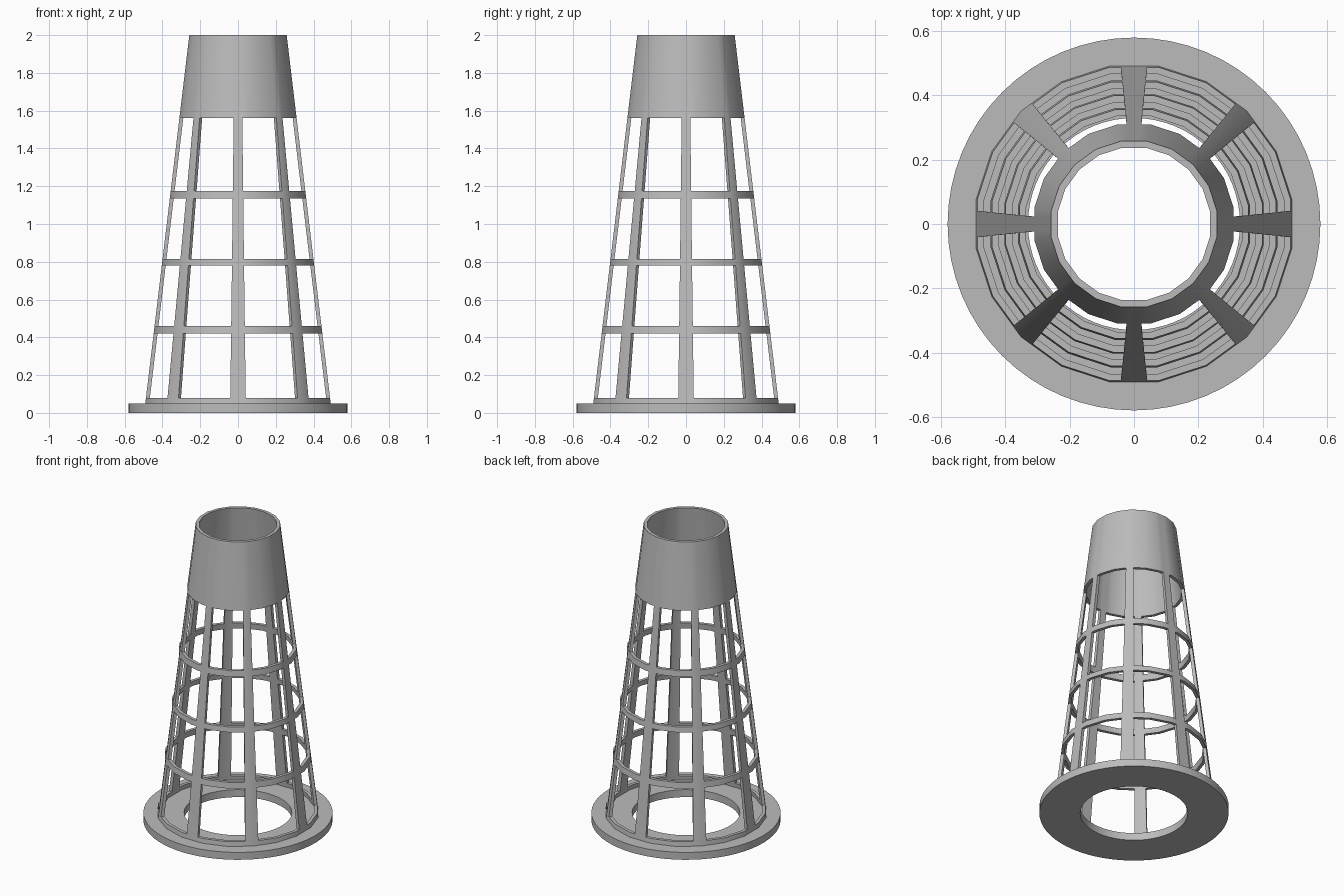
import bpy, bmesh
from math import sin, cos, radians

if "Cube" in bpy.data.objects:
    bpy.data.objects.remove(bpy.data.objects["Cube"], do_unlink=True)

grey = bpy.data.materials.new("plain grey")
grey.use_nodes = True
colour = (0.5, 0.5, 0.5, 1)
grey.diffuse_color = colour
grey.node_tree.nodes["Principled BSDF"].inputs["Base Color"].default_value = colour

SIDES, PILLARS = 20, 8
STEP = 360 / SIDES
Z_BOTTOM, Z_COLLAR, Z_TOP = 0.05, 1.56, 2.0
R_BOTTOM, R_TOP = 0.497, 0.261
THICKNESS = 0.021


def finish(name, bm):
    bmesh.ops.recalc_face_normals(bm, faces=bm.faces)
    mesh = bpy.data.meshes.new(name)
    bm.to_mesh(mesh)
    bm.free()
    obj = bpy.data.objects.new(name, mesh)
    bpy.context.collection.objects.link(obj)
    mesh.materials.append(grey)
    bpy.ops.object.select_all(action='DESELECT')
    obj.select_set(True)
    bpy.context.view_layer.objects.active = obj
    bpy.ops.object.shade_smooth_by_angle(angle=radians(30))
    return obj


def lathe(name, profile, sides):
    """Spin a closed (radius, z) profile into a ring."""
    bm = bmesh.new()
    rows = [[bm.verts.new((r * cos(radians(360 * i / sides)),
                           r * sin(radians(360 * i / sides)), z))
             for r, z in profile] for i in range(sides)]
    n = len(profile)
    for i in range(sides):
        a, b = rows[i], rows[(i + 1) % sides]
        for j in range(n):
            k = (j + 1) % n
            bm.faces.new((a[j], b[j], b[k], a[k]))
    return finish(name, bm)


def cone_point(angle, z, depth):
    """Point on the faceted cone, moved inward by depth."""
    t = (z - Z_BOTTOM) / (Z_TOP - Z_BOTTOM)
    r = R_BOTTOM + (R_TOP - R_BOTTOM) * t - depth
    # Facet centres lie at multiples of STEP, corners halfway between
    off = (angle + STEP / 2) % STEP - STEP / 2
    r *= cos(radians(STEP / 2)) / cos(radians(off))
    return r * cos(radians(angle)), r * sin(radians(angle)), z


# Flat base flange
lathe("base_flange", [(0.33, 0), (0.58, 0), (0.58, 0.05), (0.33, 0.05)], 64)

# Columns: facet corners plus both edges of each pillar (side = -1 or 1)
columns = [(STEP * (i + 0.5), 0) for i in range(SIDES)]
columns += [(360 / PILLARS * i, s) for i in range(PILLARS) for s in (-1, 1)]
columns.sort(key=lambda c: c[0] + 4.5 * c[1])

# Levels: solid bands alternate with open windows
levels = [Z_BOTTOM, 0.08, 0.42, 0.46, 0.78, 0.815, 1.135, 1.175, Z_COLLAR, Z_TOP]


def column_angle(column, z):
    centre, side = column
    return centre + side * (4.85 - 0.4 * z)


def in_pillar(angle):
    pitch = 360 / PILLARS
    return abs((angle + pitch / 2) % pitch - pitch / 2) < 4.5


# Cone wall: outer and inner skins, with rims wherever a window opens
bm = bmesh.new()
skins = [[[bm.verts.new(cone_point(column_angle(c, z), z, d)) for z in levels]
          for c in columns] for d in (0, THICKNESS)]
n = len(columns)
for i in range(n):
    a0 = columns[i][0] + 4.5 * columns[i][1]
    a1 = columns[(i + 1) % n][0] + 4.5 * columns[(i + 1) % n][1]
    if a1 < a0:
        a1 += 360
    for j in range(len(levels) - 1):
        if j % 2 == 0 or in_pillar((a0 + a1) / 2):
            k = (i + 1) % n
            for skin in skins:
                bm.faces.new((skin[i][j], skin[k][j], skin[k][j + 1], skin[i][j + 1]))
partner = {}
for outer, inner in zip(*skins):
    partner.update(zip(outer, inner))
for edge in [e for e in bm.edges if e.is_boundary]:
    a, b = edge.verts
    if a in partner:
        bm.faces.new((a, b, partner[b], partner[a]))
bmesh.ops.delete(bm, geom=[v for v in bm.verts if not v.link_faces], context='VERTS')
finish("tapered_cage_and_collar", bm)
